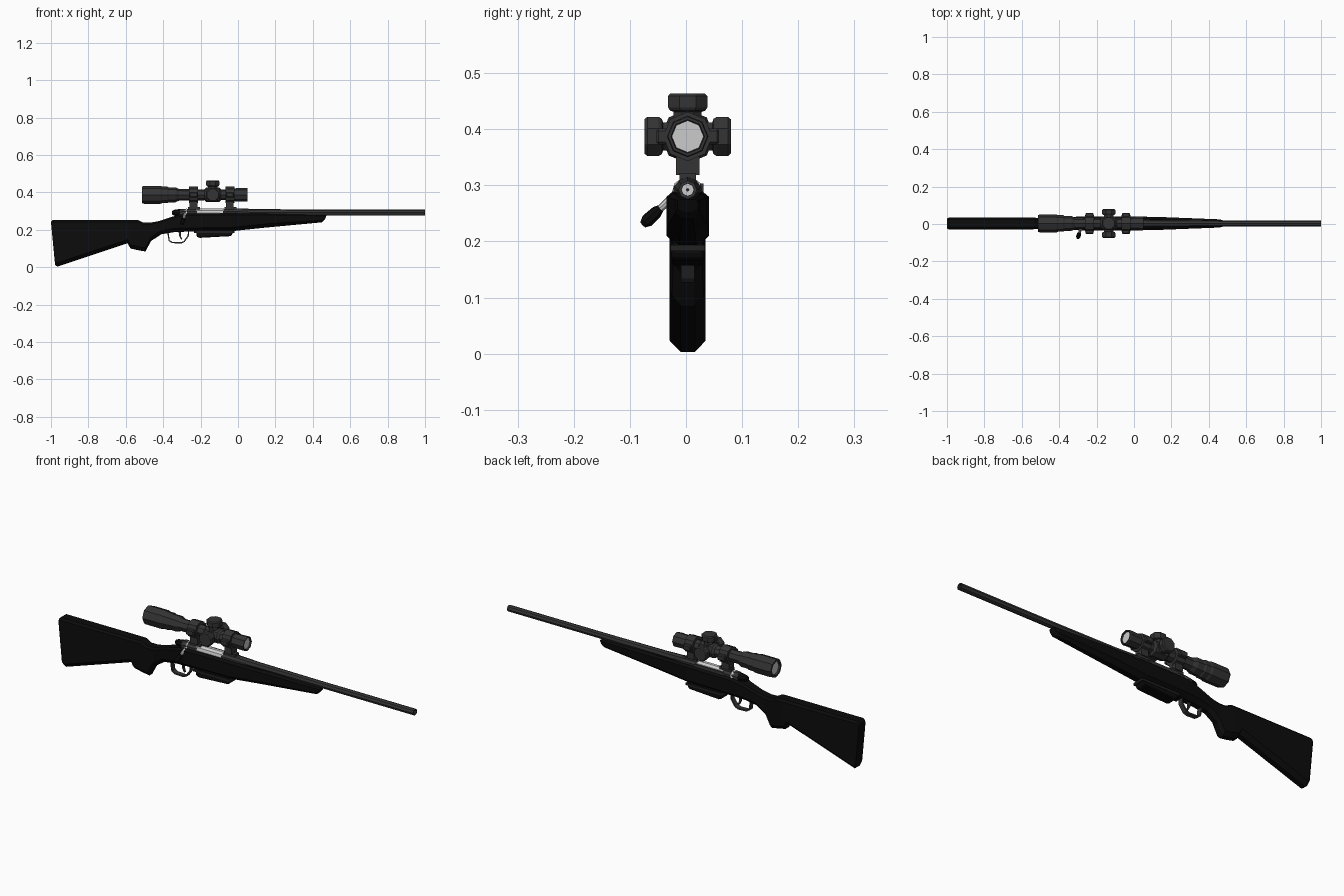
import bpy, bmesh, math
from mathutils import Vector

if "Cube" in bpy.data.objects:
    bpy.data.objects.remove(bpy.data.objects["Cube"])

YC = 0.003          # centre line of the body
SCOPE_Z = 0.387
BORE_Z = 0.292


def material(name, v):
    m = bpy.data.materials.new(name)
    m.diffuse_color = (v, v, v, 1)
    m.use_nodes = True
    m.node_tree.nodes["Principled BSDF"].inputs["Base Color"].default_value = m.diffuse_color
    return m


BLACK = material("stock black", 0.0035)
GREY = material("gunmetal grey", 0.034)
DARK = material("dark steel", 0.015)
SILVER = material("bright steel", 0.6)
GLASS = material("lens grey", 0.6)


def finish(name, bm, mat):
    bmesh.ops.recalc_face_normals(bm, faces=bm.faces)
    me = bpy.data.meshes.new(name)
    bm.to_mesh(me)
    bm.free()
    me.materials.append(mat)
    ob = bpy.data.objects.new(name, me)
    bpy.context.collection.objects.link(ob)
    return ob


def loft(name, rings, mat, caps=True):
    """Skin a list of equally long point rings (two points make a ribbon)."""
    bm = bmesh.new()
    vs = [[bm.verts.new(p) for p in r] for r in rings]
    n = len(vs[0])
    for a, b in zip(vs, vs[1:]):
        for i in range(n if n > 2 else 1):
            j = (i + 1) % n
            bm.faces.new((a[i], a[j], b[j], b[i]))
    if caps:
        bm.faces.new(vs[0])
        bm.faces.new(vs[-1])
    return finish(name, bm, mat)


def lathe(name, profile, origin, axis, mat, sides=8, turn=0.0):
    """Turn (distance, radius) pairs about an axis."""
    o, d = Vector(origin), Vector(axis).normalized()
    u = d.orthogonal().normalized() if abs(d.z) > 0.9 else d.cross(Vector((0, 0, 1))).normalized()
    w = d.cross(u)
    angles = [turn + 2 * math.pi * i / sides for i in range(sides)]
    return loft(name, [[o + d * t + (u * math.cos(a) + w * math.sin(a)) * r for a in angles]
                       for t, r in profile], mat)


def prism(name, outline, half, mat, y=YC, chamfer=0.0):
    """Extrude an x-z outline sideways."""
    ob = loft(name, [[(x, y + s, z) for x, z in outline] for s in (-half, half)], mat)
    if chamfer:
        b = ob.modifiers.new("chamfer", "BEVEL")
        b.width, b.segments = chamfer, 1
    return ob


def box(name, x0, x1, half, z0, z1, mat, y=YC, chamfer=0.0):
    return prism(name, [(x0, z0), (x1, z0), (x1, z1), (x0, z1)], half, mat, y, chamfer)


# Stock: top x, bottom x, top z, bottom z, half width
stations = [(-1.0, -0.978, 0.243, 0.012, 0.027), (-0.99, -0.966, 0.253, 0.003, 0.032),
            (-0.59, -0.59, 0.253, 0.128, 0.032), (-0.57, -0.575, 0.253, 0.100, 0.032),
            (-0.535, -0.535, 0.253, 0.091, 0.031), (-0.505, -0.495, 0.238, 0.084, 0.028),
            (-0.47, -0.465, 0.238, 0.140, 0.026), (-0.42, -0.41, 0.247, 0.176, 0.028),
            (-0.345, -0.345, 0.272, 0.187, 0.033), (-0.28, -0.28, 0.287, 0.190, 0.038),
            (-0.03, -0.03, 0.289, 0.193, 0.038), (0.15, 0.15, 0.286, 0.212, 0.034),
            (0.455, 0.45, 0.278, 0.240, 0.022), (0.473, 0.462, 0.275, 0.252, 0.018)]
rings = []
for xt, xb, zt, zb, w in stations:
    h = zt - zb
    low, high = zb + min(0.02, 0.3 * h), zt - 0.1 * min(h, 0.1)
    section = [(-0.4 * w, zb), (0.4 * w, zb), (w, low), (w, high),
               (0.7 * w, zt), (-0.7 * w, zt), (-w, high), (-w, low)]
    rings.append([(xb + (xt - xb) * (z - zb) / h, YC + y, z) for y, z in section])
loft("stock", rings, BLACK)

# Barrel with a hollow muzzle, receiver rings and bolt
X = (1, 0, 0)
lathe("barrel", [(-0.02, 0.023), (0.12, 0.0185), (0.46, 0.0165), (1.0, 0.0165), (1.0, 0.011), (0.985, 0.011)],
      (0, YC, BORE_Z), X, GREY)
lathe("muzzle_bore", [(0.984, 0.0108), (0.987, 0.0108)], (0, YC, BORE_Z), X, SILVER)
lathe("bore_hole", [(0.986, 0.003), (0.989, 0.003)], (0, YC, BORE_Z), X, DARK)
lathe("receiver_front", [(-0.08, 0.027), (0.0, 0.027), (0.06, 0.021)], (0, YC, 0.287), X, GREY, 8, math.pi / 8)
lathe("receiver_rear", [(-0.31, 0.024), (-0.295, 0.027), (-0.22, 0.027)], (0, YC, 0.287), X, GREY, 8, math.pi / 8)
lathe("bolt_body", [(-0.225, 0.024), (-0.075, 0.024)], (0, YC, 0.29), X, SILVER, 10)
box("receiver_wall", -0.23, -0.07, 0.003, 0.27, 0.303, GREY, YC + 0.025)
lathe("bolt_shroud", [(-0.352, 0.010), (-0.34, 0.016), (-0.305, 0.021), (-0.29, 0.021)],
      (0, YC, 0.291), X, BLACK)
lathe("bolt_collar", [(-0.293, 0.0235), (-0.272, 0.0285)], (0, YC, 0.287), X, SILVER, 10)

# Bolt handle and its knob
start = Vector((-0.283, -0.022, 0.280))
direction = Vector((-0.018, -0.055, -0.05)).normalized()
lathe("bolt_handle", [(0, 0.008), (0.045, 0.006)], start, direction, SILVER, 8)
lathe("bolt_knob", [(0.032, 0.007), (0.042, 0.011), (0.066, 0.012), (0.076, 0.007)], start, direction, BLACK, 8)

# Magazine and floor plate
prism("magazine", [(-0.222, 0.2), (-0.222, 0.164), (-0.205, 0.157), (-0.04, 0.166), (-0.03, 0.175), (-0.03, 0.2)],
      0.029, BLACK, chamfer=0.004)
box("magazine_lip", -0.235, -0.02, 0.031, 0.183, 0.194, DARK)

# Trigger guard loop and trigger
path = [(-0.375, 0.190), (-0.368, 0.142), (-0.352, 0.132), (-0.305, 0.130), (-0.288, 0.137),
        (-0.266, 0.168), (-0.264, 0.192)]
guard = loft("trigger_guard", [[(x, YC - 0.012, z), (x, YC + 0.012, z)] for x, z in path], GREY, False)
solid = guard.modifiers.new("thickness", "SOLIDIFY")
solid.thickness, solid.offset = 0.007, 0
prism("trigger", [(-0.318, 0.195), (-0.315, 0.168), (-0.305, 0.148), (-0.299, 0.150), (-0.306, 0.170), (-0.305, 0.195)],
      0.005, GREY)

# Scope body with recessed ends
centre = (0, YC, SCOPE_Z)
lathe("scope_body", [(-0.500, 0.033), (-0.512, 0.035), (-0.512, 0.045), (-0.502, 0.048), (-0.415, 0.048),
                     (-0.405, 0.044), (-0.378, 0.044), (-0.372, 0.040), (-0.335, 0.040), (-0.315, 0.031),
                     (-0.18, 0.029), (-0.17, 0.038), (-0.10, 0.038), (-0.09, 0.029), (-0.025, 0.029),
                     (-0.015, 0.035), (0.045, 0.037), (0.052, 0.035), (0.052, 0.030), (0.042, 0.029)],
      centre, X, GREY)
lathe("rear_lens", [(-0.503, 0.0335), (-0.499, 0.0335)], centre, X, GLASS)
lathe("front_lens", [(0.041, 0.0285), (0.045, 0.0285)], centre, X, GLASS)

# Adjustment turrets: top and both sides
for name, axis in (("top_turret", (0, 0, 1)), ("left_turret", (0, 1, 0)), ("right_turret", (0, -1, 0))):
    lathe(name, [(0.02, 0.027), (0.044, 0.027), (0.046, 0.034), (0.052, 0.038), (0.072, 0.038), (0.077, 0.033)],
          (-0.135, YC, SCOPE_Z), axis, GREY, 8, math.pi / 8)

# Scope rings, side flanges and mounting feet
for tag, x0, x1 in (("rear", -0.262, -0.214), ("front", -0.066, -0.020)):
    lathe(tag + "_scope_ring", [(x0, 0.044), (x1, 0.044)], centre, X, GREY)
    box(tag + "_ring_flange", x0 + 0.002, x1 - 0.002, 0.056, SCOPE_Z - 0.014, SCOPE_Z + 0.014, GREY, chamfer=0.004)
    box(tag + "_ring_foot", x0 + 0.003, x1 - 0.003, 0.021, 0.318, 0.362, GREY)
    box(tag + "_mount_base", x0 - 0.005, x1 + 0.012, 0.015, 0.300, 0.322, GREY)
